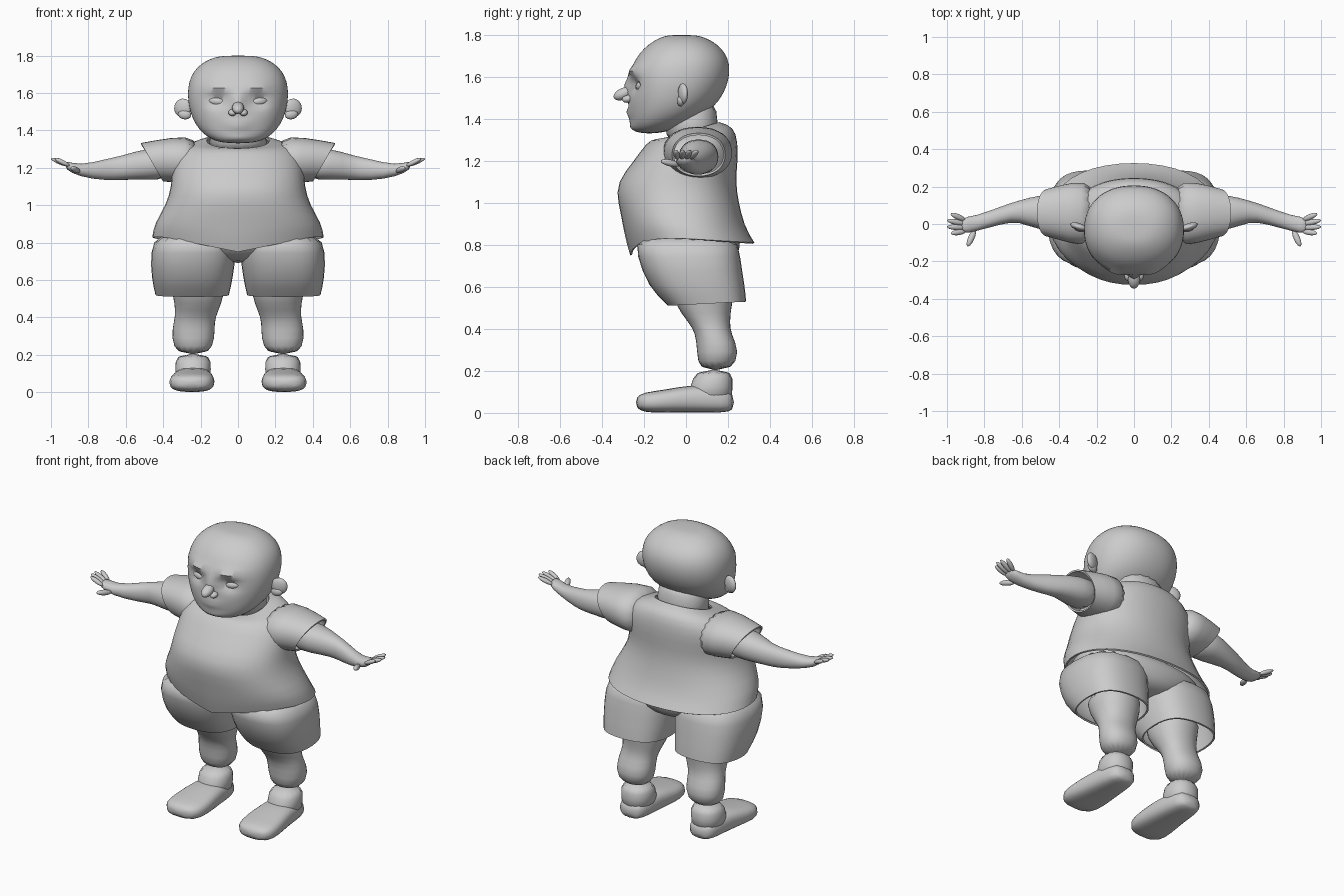
import bpy, bmesh, math
from mathutils import Vector, Matrix

default_cube = bpy.data.objects.get("Cube")
if default_cube:
    bpy.data.objects.remove(default_cube)

# One plain clay colour for the whole figure
grey = (.6, .6, .6, 1)
clay = bpy.data.materials.new("clay grey")
clay.use_nodes = True
clay.diffuse_color = grey
clay.node_tree.nodes["Principled BSDF"].inputs["Base Color"].default_value = grey


def finish(name, bm, subdivide=0, thickness=0, deform=None):
    """Turn a bmesh into a smooth object, baking its modifiers."""
    bmesh.ops.recalc_face_normals(bm, faces=bm.faces)
    mesh = bpy.data.meshes.new(name)
    bm.to_mesh(mesh)
    bm.free()
    part = bpy.data.objects.new(name, mesh)
    bpy.context.collection.objects.link(part)
    if subdivide:
        part.modifiers.new("smooth", "SUBSURF").levels = subdivide
    if thickness:
        cloth = part.modifiers.new("cloth", "SOLIDIFY")
        cloth.thickness = thickness
        cloth.offset = -1
    if part.modifiers:
        graph = bpy.context.evaluated_depsgraph_get()
        baked = bpy.data.meshes.new_from_object(part.evaluated_get(graph))
        part.modifiers.clear()
        part.data = baked
    mesh = part.data
    if deform:
        for vertex in mesh.vertices:
            deform(vertex.co)
    mesh.materials.clear()
    mesh.materials.append(clay)
    for polygon in mesh.polygons:
        polygon.use_smooth = True
    mesh.set_sharp_from_angle(angle=math.radians(55))


def rounded(value, power):
    """Swell a sine or cosine so that a circle becomes a squarer oval."""
    return math.copysign(abs(value) ** (2 / power), value)


def loft(name, axis, rings, sides=16, power=2.2, open_start=False, open_end=False,
         mirror=1, subdivide=1, thickness=0, deform=None):
    """Skin oval sections: position on axis, two centres, two radii, tilt."""
    order = {"x": "xyz", "y": "yxz", "z": "zxy"}[axis]
    bm = bmesh.new()
    loops = []
    for position, centre_a, centre_b, radius_a, radius_b, *tilt in rings:
        loop = []
        for step in range(sides):
            angle = math.tau * step / sides
            across = rounded(math.cos(angle), power)
            along = rounded(math.sin(angle), power)
            values = (position + sum(tilt) * along,
                      centre_a + radius_a * across,
                      centre_b + radius_b * along)
            point = dict(zip(order, values))
            loop.append(bm.verts.new((point["x"] * mirror, point["y"], point["z"])))
        loops.append(loop)
    for low, high in zip(loops, loops[1:]):
        for i in range(sides):
            j = (i + 1) % sides
            bm.faces.new((low[i], low[j], high[j], high[i]))
    if not open_start:
        bm.faces.new(loops[0])
    if not open_end:
        bm.faces.new(loops[-1])
    finish(name, bm, subdivide, thickness, deform)


def body_rings(profile):
    """Centre rings on the body from height, half width, front, back, tilt."""
    return [(z, 0, (front + back) / 2, half_width, (back - front) / 2, *tilt)
            for z, half_width, front, back, *tilt in profile]


def egg(name, start, end, width, height, mirror=1):
    """Egg shape whose long axis runs from start to end."""
    start, end = Vector(start), Vector(end)
    start.x *= mirror
    end.x *= mirror
    axis = end - start
    turn = axis.to_track_quat("X", "Z").to_matrix().to_4x4()
    size = Matrix.Diagonal((axis.length / 2, width, height, 1))
    bm = bmesh.new()
    bmesh.ops.create_uvsphere(bm, u_segments=14, v_segments=10, radius=1,
                              matrix=Matrix.Translation((start + end) / 2) @ turn @ size)
    finish(name, bm)


# Facial forms: sideways place, height, sideways spread, height spread, push
face_forms = {
    "brow": (.1, 1.63, .09, .025, -.02),
    "eye_socket": (.11, 1.56, .055, .03, .035),
    "nose_bridge": (0, 1.55, .03, .05, -.025),
    "upper_lip": (0, 1.44, .07, .016, -.025),
    "mouth_crease": (0, 1.418, .08, .008, .02),
    "lower_lip": (0, 1.4, .06, .012, -.02),
    "chin": (0, 1.36, .07, .02, -.015),
}


def sculpt_face(co):
    """Push the facial forms in and out of the front of the head."""
    front = min(1, max(0, -co.y * 10 - .5))
    for x, z, spread_x, spread_z, push in face_forms.values():
        distance = ((abs(co.x) - x) / spread_x) ** 2 + ((co.z - z) / spread_z) ** 2
        co.y += front * push * math.exp(-distance)


def dip_hem(co):
    """Let the shirt hem sag over the belly and a little at the back."""
    low = min(1, max(0, (.96 - co.z) / .12))
    if co.y < 0:
        co.z -= low * .08 * max(0, 1 - abs(co.x) / .4)
    else:
        co.z -= low * .06 * co.y


# Head and neck
loft("head", "z", body_rings([
    (1.33, .08, -.23, -.12), (1.36, .17, -.26, -.02), (1.45, .25, -.27, .15),
    (1.6, .28, -.28, .22), (1.72, .25, -.23, .2), (1.79, .15, -.13, .1), (1.8, .06, -.07, .03),
]), sides=24, subdivide=2, deform=sculpt_face)
egg("nose", (0, -.25, 1.54), (0, -.345, 1.5), .032, .028)
loft("neck", "z", body_rings([(1.27, .17, -.1, .17), (1.38, .15, -.1, .15), (1.5, .15, -.1, .15)]))

# Shirt: flared open shell with a sloping neckline
loft("shirt", "z", body_rings([
    (.83, .465, -.27, .33), (.9, .455, -.3, .28), (1, .39, -.33, .255), (1.1, .36, -.335, .24),
    (1.2, .36, -.25, .25), (1.29, .34, -.19, .25), (1.335, .26, -.15, .23, .03),
    (1.345, .17, -.11, .16, .04),
]), sides=20, open_start=True, open_end=True, thickness=.01, deform=dip_hem)

# Seat joining the two legs of the shorts
loft("shorts_seat", "z", body_rings([
    (.69, .1, -.1, .2), (.74, .3, -.2, .25), (.82, .45, -.24, .27), (.9, .42, -.25, .25),
]))

for label, mirror in (("left", 1), ("right", -1)):
    # Eye, nostril and ear
    egg(label + "_eye", (.065, -.222, 1.55), (.16, -.197, 1.56), .03, .026, mirror)
    egg(label + "_nostril", (.03, -.25, 1.5), (.03, -.305, 1.49), .022, .018, mirror)
    egg(label + "_ear", (.25, -.03, 1.51), (.34, 0, 1.53), .02, .05, mirror)
    egg(label + "_ear_lobe", (.25, -.03, 1.48), (.32, -.02, 1.49), .018, .026, mirror)

    # Sleeve and arm
    loft(label + "_sleeve", "x", [
        (.2, .05, 1.24, .18, .135), (.33, .06, 1.24, .17, .125, .03),
        (.46, .06, 1.23, .13, .105, .06),
    ], open_end=True, mirror=mirror, thickness=.01)
    loft(label + "_arm", "x", [
        (.36, .06, 1.22, .1, .09), (.5, .06, 1.22, .1, .085), (.62, .07, 1.2, .055, .065),
        (.7, .05, 1.19, .05, .06), (.85, 0, 1.18, .04, .03), (.93, -.01, 1.22, .05, .025),
    ], mirror=mirror)

    # Four spread fingers and a thumb
    for finger in range(4):
        reach = 1 if finger in (1, 2) else .98
        egg(f"{label}_finger_{finger + 1}", (.9, .02 - finger * .02, 1.21),
            (reach, .055 - finger * .035, 1.25), .015, .013, mirror)
    egg(label + "_thumb", (.85, -.03, 1.18), (.89, -.12, 1.2), .017, .016, mirror)

    # Wide leg of the shorts
    loft(label + "_shorts_leg", "z", [
        (.52, .245, .1, .2, .19, .01), (.6, .245, .05, .22, .235),
        (.75, .24, .01, .235, .25), (.86, .22, 0, .22, .25),
    ], power=2.6, open_start=True, mirror=mirror, thickness=.01)

    # Leg with a narrow knee and a full calf
    loft(label + "_leg", "z", [
        (.64, .22, .08, .16, .17), (.52, .21, .08, .14, .14), (.43, .22, .11, .115, .1),
        (.38, .235, .13, .11, .085), (.29, .24, .155, .12, .105), (.2, .24, .14, .09, .08),
    ], mirror=mirror)

    # Sock and shoe
    loft(label + "_sock", "z", [
        (.05, .24, .11, .1, .12), (.12, .24, .12, .095, .1), (.21, .24, .135, .1, .095),
    ], mirror=mirror)
    loft(label + "_shoe", "y", [
        (-.24, .25, .05, .06, .025), (-.2, .25, .05, .12, .05), (-.1, .245, .055, .125, .055),
        (.04, .24, .07, .105, .07), (.18, .24, .06, .09, .06), (.23, .24, .05, .06, .04),
    ], power=2.8, mirror=mirror)
